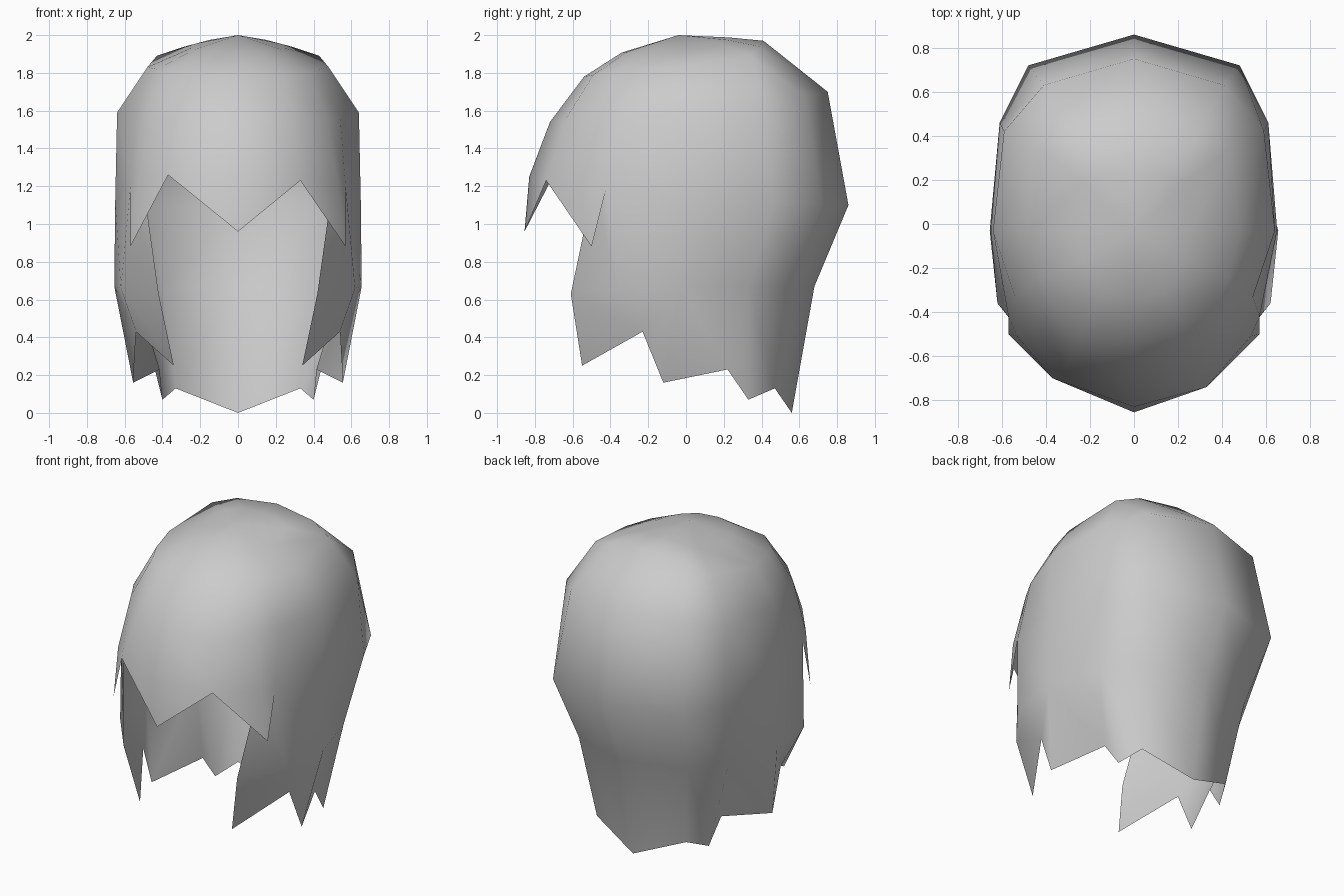
import bpy
import bmesh
from mathutils import Vector

cube = bpy.data.objects.get("Cube")
if cube:
    bpy.data.objects.remove(cube, do_unlink=True)

# Plain grey hair material
mat = bpy.data.materials.new("hair_grey")
mat.use_nodes = True
GREY = (0.6, 0.6, 0.6, 1)
mat.diffuse_color = GREY
mat.node_tree.nodes["Principled BSDF"].inputs["Base Color"].default_value = GREY

# Half cross-sections of the cap, each running from front centre to back centre
CROWN = (0, -0.04, 2.0)
UPPER = [(0, -.54, 1.78), (.24, -.49, 1.79), (.38, -.36, 1.80), (.43, -.24, 1.82),
         (.48, -.04, 1.83), (.43, .34, 1.89), (.28, .39, 1.94), (0, .41, 1.97)]
TEMPLE = [(0, -.72, 1.54), (.30, -.64, 1.55), (.47, -.46, 1.56), (.54, -.33, 1.57),
          (.64, -.03, 1.59), (.59, .42, 1.62), (.41, .63, 1.68), (0, .75, 1.70)]
BROW = [(0, -.83, 1.25), (.33, -.74, 1.23), (.53, -.51, 1.22), (.57, -.42, 1.20),
        (.65, -.03, 1.12), (.61, .46, 1.10), (.48, .72, 1.10), (0, .86, 1.10)]
# Lower hair, from the front lock round to the nape
LOCK_TOP = (.50, -.49, 1.20)
JAW = [(.42, -.61, .63), (.62, -.36, .66), (.655, -.03, .67),
       (.55, .33, .67), (.40, .56, .67), (0, .68, .67)]
ENDS = [(.34, -.55, .25), (.54, -.23, .43), (.555, -.12, .16), (.415, .22, .23),
        (.40, .33, .07), (.33, .47, .13), (0, .56, 0)]
FRINGE_TIPS = [(0, -.855, .96), (.57, -.50, .88)]


def crown_ring():
    """Ring between the crown and the upper section, bulged upward."""
    return [(x * .53, -.04 + (y + .04) * .6, 2 - (2 - z) * .42) for x, y, z in UPPER]


bm = bmesh.new()
centre = {}


def point(co, side):
    """Vertex on one side; centre-line vertices are shared by both."""
    if co[0] == 0:
        if co not in centre:
            centre[co] = bm.verts.new(co)
        return centre[co]
    return bm.verts.new((co[0] * side, co[1], co[2]))


def build_half(side):
    def row(points):
        return [point(p, side) for p in points]

    def face(*verts):
        bm.faces.new(verts if side > 0 else verts[::-1])

    def bridge(top, bottom):
        for i in range(len(top) - 1):
            face(top[i], bottom[i], bottom[i + 1], top[i + 1])

    brow_points = list(BROW)
    if side < 0:  # the fringe notch sits a little higher and wider here
        brow_points[1] = (.37, -.70, 1.26)
    crown = point(CROWN, side)
    ring, upper, temple, brow = map(row, (crown_ring(), UPPER, TEMPLE, brow_points))
    jaw, ends, tips = row(JAW), row(ENDS), row(FRINGE_TIPS)

    # Skull cap
    for i in range(7):
        face(crown, ring[i], ring[i + 1])
    bridge(ring, upper)
    bridge(upper, temple)
    bridge(temple, brow)

    # Pointed fringe
    face(brow[0], tips[0], brow[1])
    face(brow[1], tips[1], brow[2])
    face(brow[2], tips[1], brow[3])

    # Side and back hair, with the front lock tucked under the fringe
    bridge([point(LOCK_TOP, side)] + brow[3:], jaw)

    # Jagged ends
    bridge(jaw[:4], ends[:4])
    face(jaw[3], ends[3], ends[4])
    bridge(jaw[3:], ends[4:])


build_half(1)
build_half(-1)

mesh = bpy.data.meshes.new("hair")
bm.to_mesh(mesh)
bm.free()
mesh.materials.append(mat)
mesh.shade_smooth()
hair = bpy.data.objects.new("hair", mesh)
bpy.context.collection.objects.link(hair)
